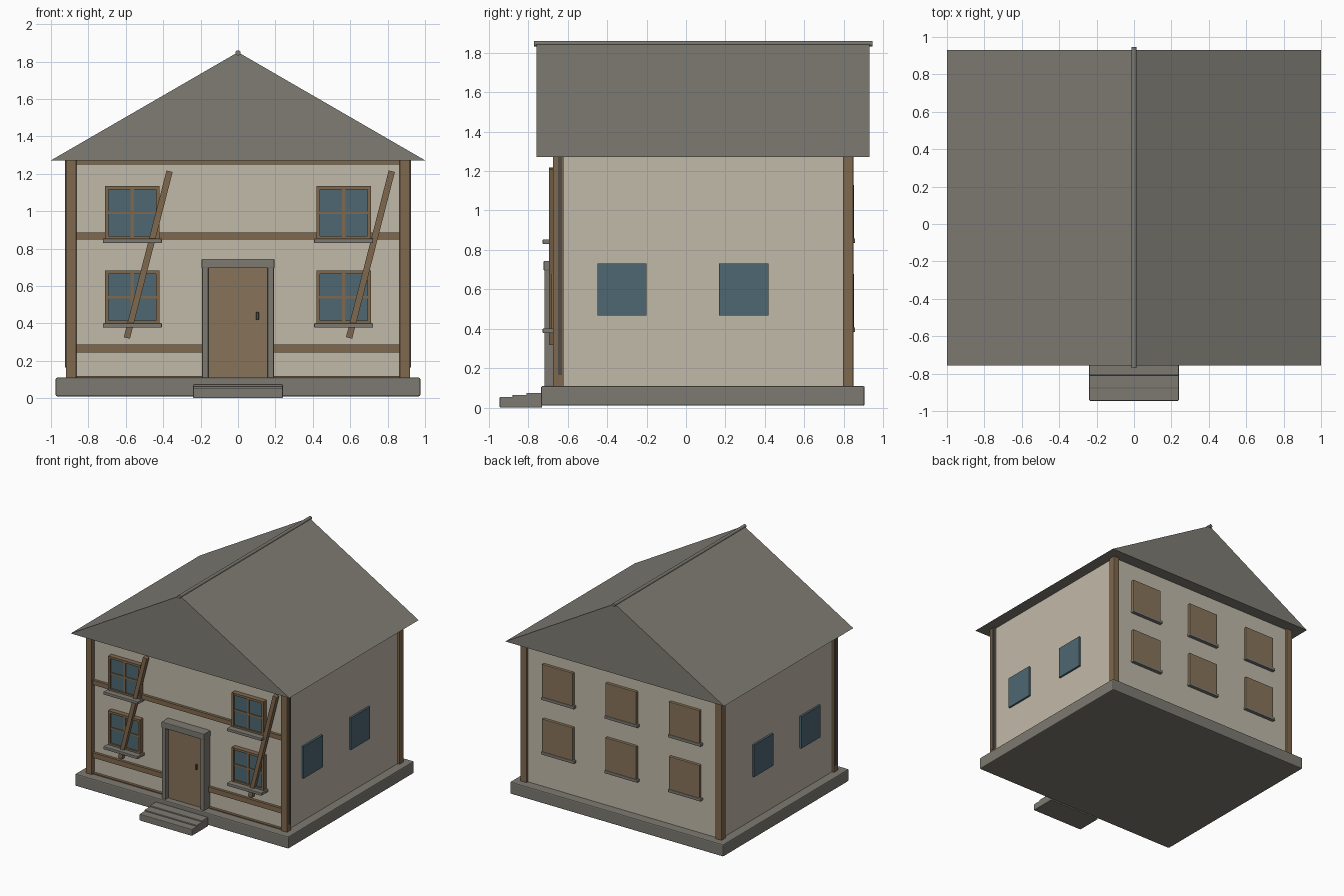
import bpy, math
from mathutils import Vector

if "Cube" in bpy.data.objects:
    bpy.data.objects.remove(bpy.data.objects["Cube"], do_unlink=True)


def material(name, r, g, b):
    lin = [(c / 255) ** 2.2 for c in (r, g, b)] + [1]
    m = bpy.data.materials.new(name)
    m.use_nodes = True
    m.diffuse_color = lin
    m.node_tree.nodes["Principled BSDF"].inputs["Base Color"].default_value = lin
    return m


plaster = material("cream plaster", 192, 184, 167)
stone = material("grey stone", 124, 121, 113)
slate = material("grey roof", 126, 123, 115)
timber = material("brown timber", 126, 104, 79)
door_wood = material("door wood", 134, 115, 90)
glass = material("blue glass", 78, 103, 113)
iron = material("dark iron", 80, 79, 76)


def mesh_object(name, verts, faces, mat):
    me = bpy.data.meshes.new(name)
    me.from_pydata(verts, [], faces)
    me.materials.append(mat)
    ob = bpy.data.objects.new(name, me)
    bpy.context.scene.collection.objects.link(ob)
    return ob


def box(name, x, y, z, mat, bevel=0):
    """Box from its (low, high) extents, centred on its own origin."""
    c = Vector([(a + b) / 2 for a, b in (x, y, z)])
    verts = [Vector((i, j, k)) - c for i in x for j in y for k in z]
    faces = [(0, 1, 3, 2), (4, 6, 7, 5), (0, 4, 5, 1),
             (2, 3, 7, 6), (0, 2, 6, 4), (1, 5, 7, 3)]
    ob = mesh_object(name, verts, faces, mat)
    ob.location = c
    if bevel:
        mod = ob.modifiers.new("Bevel", "BEVEL")
        mod.width = bevel
        mod.segments = 2
    return ob


def span(centre, width):
    return (centre - width / 2, centre + width / 2)


# Base, walls and steps
box("foundation", (-.975, .975), (-.735, .906), (.01, .11), stone, .008)
box("walls", (-.9, .9), (-.64, .83), (.105, 1.28), plaster)
for i, front in enumerate((-.945, -.88, -.81)):
    box(f"step_{i + 1}", (-.24, .24), (front, -.73), (0, .055 + .01 * i), stone, .005)

# Gabled roof with a ridge pole
f, b, eave, top = -.757, .931, 1.272, 1.85
mesh_object("roof", [(-1, f, eave), (1, f, eave), (0, f, top),
                     (-1, b, eave), (1, b, eave), (0, b, top)],
            [(0, 1, 2), (3, 5, 4), (0, 3, 4, 1), (1, 4, 5, 2), (0, 2, 5, 3)], slate)
bpy.ops.mesh.primitive_cylinder_add(vertices=12, radius=.014, depth=1.716,
                                    location=(0, .088, 1.846),
                                    rotation=(math.pi / 2, 0, 0))
ridge = bpy.context.object
ridge.name = "ridge_pole"
ridge.data.materials.append(stone)
bpy.ops.object.shade_smooth_by_angle()

# Corner posts, downpipes and side windows
for s, side in ((-1, "right"), (1, "left")):
    for y, end in ((-.648, "front"), (.822, "back")):
        box(f"{end}_{side}_post", span(s * .892, .055), span(y, .054),
            (.105, 1.275), timber, .004)
    box(f"{side}_downpipe", span(s * .918, .014), span(-.638, .02), (.165, 1.272), iron)
    for y, end in ((-.325, "front"), (.293, "back")):
        box(f"{side}_{end}_window", span(s * .905, .022), span(y, .25),
            (.467, .732), glass)

# Front horizontal beams
for name, low, high in (("lower", .245, .287), ("middle", .848, .886),
                        ("top", 1.25, 1.275), ("sole", .108, .118)):
    box(f"{name}_beam", (-.866, .866), (-.662, -.63), (low, high), timber)


def sill(name, x, y, z, width):
    box(name, span(x, width), y, (z - .012, z + .012), stone, .004)


def front_window(name, x, z):
    w, h, t = .29, .285, .018
    box(name + "_glass", span(x, w - t), (-.668, -.63), span(z, h - t), glass)
    for s in (-1, 1):
        box(name + "_stile", span(x + s * (w - t) / 2, t), (-.682, -.63),
            span(z, h), timber)
        box(name + "_rail", span(x, w), (-.681, -.63),
            span(z + s * (h - t) / 2, t), timber)
    box(name + "_mullion", span(x, .017), (-.676, -.65), span(z, h), timber)
    box(name + "_crossbar", span(x, w), (-.675, -.65), span(z, .015), timber)
    sill(name + "_sill", x, (-.727, -.63), z - h / 2 - .008, .315)


# Windows on the front, closed shutters on the back
for floor, z in (("lower", .54), ("upper", .992)):
    for x, side in ((-.565, "right"), (.565, "left")):
        front_window(f"{floor}_{side}_window", x, z)
    for i in (-1, 0, 1):
        box(f"{floor}_back_shutter", span(i * .58, .28), (.82, .853),
            span(z, .275), door_wood, .003)
        sill(f"{floor}_back_sill", i * .58 - .005, (.82, .858), z - .145, .3)

# Leaning diagonal braces
for x, side in ((-.48, "right"), (.708, "left")):
    brace = box(f"{side}_brace", span(x, .034), (-.695, -.66), span(.768, .92), timber)
    brace.rotation_euler.y = math.atan2(.228, .89)

# Door with stone surround
box("door", (-.165, .165), (-.685, -.63), (.11, .7), door_wood)
for s in (-1, 1):
    box("door_jamb", span(s * .175, .034), (-.718, -.63), (.108, .71), stone, .004)
box("door_lintel", (-.195, .195), (-.722, -.63), (.695, .745), stone, .005)
box("door_handle", span(.104, .014), (-.7, -.68), (.417, .46), iron, .003)
